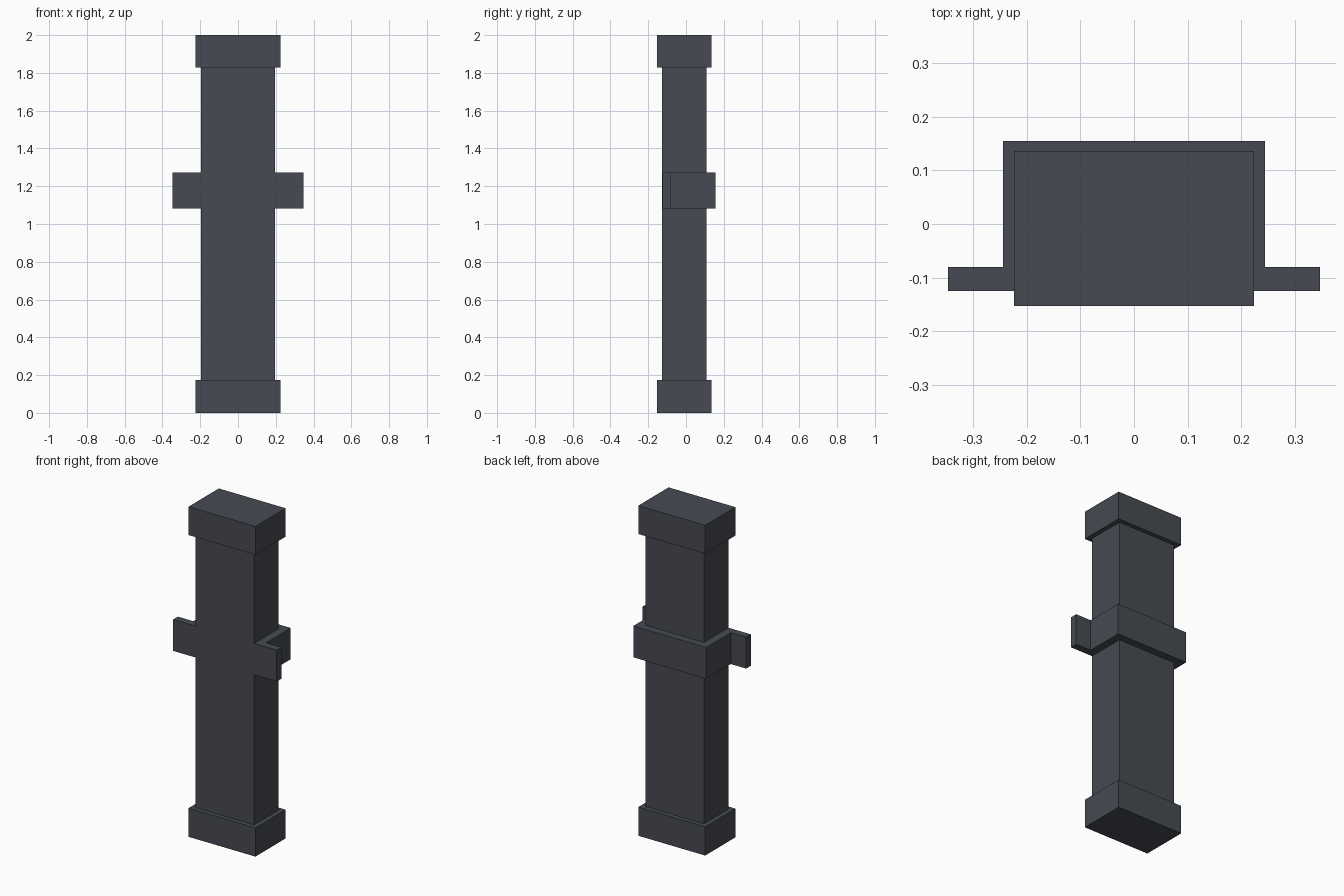
import bpy
import bmesh

if "Cube" in bpy.data.objects:
    bpy.data.objects.remove(bpy.data.objects["Cube"])

# One flat dark slate colour for everything
slate = bpy.data.materials.new("dark slate")
slate.diffuse_color = (0.061, 0.069, 0.084, 1.0)
slate.use_nodes = True
slate.node_tree.nodes["Principled BSDF"].inputs["Base Color"].default_value = slate.diffuse_color


def prism(name, outline, z0, z1):
    """Extrude a flat xy outline from z0 up to z1."""
    bm = bmesh.new()
    face = bm.faces.new([bm.verts.new((x, y, z0)) for x, y in outline])
    top = bmesh.ops.extrude_face_region(bm, geom=[face])["geom"]
    verts = [v for v in top if isinstance(v, bmesh.types.BMVert)]
    bmesh.ops.translate(bm, verts=verts, vec=(0, 0, z1 - z0))
    bmesh.ops.recalc_face_normals(bm, faces=bm.faces)
    mesh = bpy.data.meshes.new(name)
    bm.to_mesh(mesh)
    bm.free()
    mesh.materials.append(slate)
    obj = bpy.data.objects.new(name, mesh)
    bpy.context.collection.objects.link(obj)
    return obj


def rect(hx, y0, y1):
    return [(-hx, y0), (hx, y0), (hx, y1), (-hx, y1)]


# Pipe shaft and the two end collars
prism("shaft", rect(0.196, -0.126, 0.109), 0.10, 1.90)
prism("bottom_collar", rect(0.224, -0.153, 0.136), 0.0, 0.174)
prism("top_collar", rect(0.224, -0.153, 0.136), 1.828, 2.0)

# Hat-shaped wall bracket: strap round the back and sides, ears at the front
half = [(0.196, -0.125), (0.347, -0.125), (0.347, -0.080),
        (0.244, -0.080), (0.244, 0.155)]
inner = [(-0.196, 0.109), (0.196, 0.109)]
mirrored = [(-x, y) for x, y in reversed(half)]
prism("bracket", half + mirrored + inner, 1.083, 1.273)
